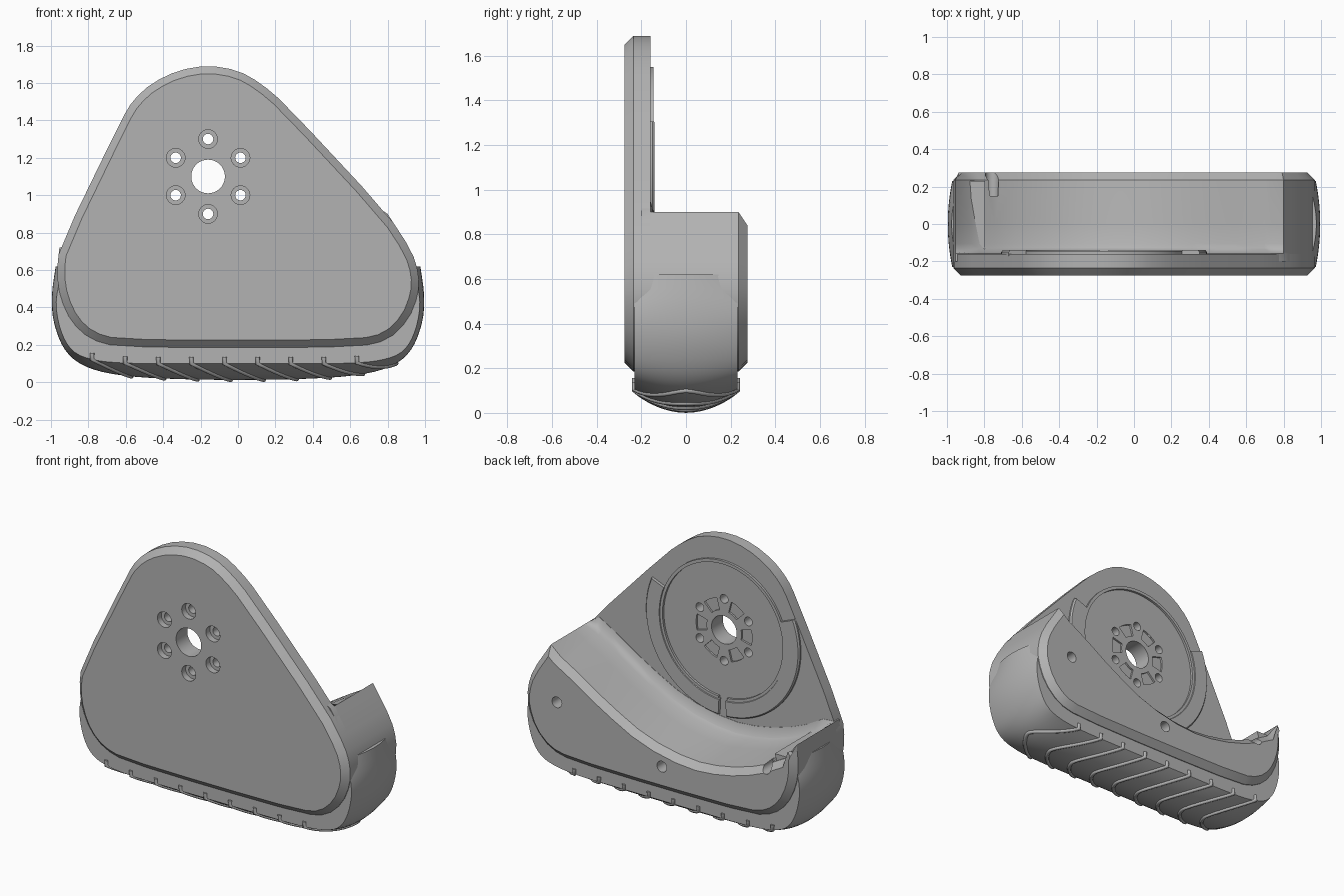
import bpy, bmesh, math
from mathutils import Vector

if "Cube" in bpy.data.objects:
    bpy.data.objects.remove(bpy.data.objects["Cube"])

grey = bpy.data.materials.new("plain grey")
grey.use_nodes = True
COLOUR = (0.45, 0.45, 0.45, 1)
grey.diffuse_color = COLOUR
grey.node_tree.nodes["Principled BSDF"].inputs["Base Color"].default_value = COLOUR

HUB = Vector((-0.16, 1.1))


def finish(name, bm, angle=30):
    bmesh.ops.recalc_face_normals(bm, faces=bm.faces)
    mesh = bpy.data.meshes.new(name)
    bm.to_mesh(mesh)
    bm.free()
    ob = bpy.data.objects.new(name, mesh)
    bpy.context.collection.objects.link(ob)
    mesh.materials.append(grey)
    shade(ob, angle)
    return ob


def shade(ob, angle=30):
    bpy.ops.object.select_all(action='DESELECT')
    bpy.context.view_layer.objects.active = ob
    ob.select_set(True)
    bpy.ops.object.shade_smooth_by_angle(angle=math.radians(angle))


def loft(name, rings, angle=30):
    """Skin closed rings of 3D points and cap both ends."""
    bm = bmesh.new()
    loops = [[bm.verts.new(p) for p in ring] for ring in rings]
    n = len(loops[0])
    for a, b in zip(loops, loops[1:]):
        for i in range(n):
            j = (i + 1) % n
            bm.faces.new((a[i], a[j], b[j], b[i]))
    bm.faces.new(loops[0])
    bm.faces.new(loops[-1])
    return finish(name, bm, angle)


def at_y(points, y):
    return [(x, y, z) for x, z in points]


def soften(points, closed=True):
    """Corner cutting, keeping the ends of open lines."""
    out = [] if closed else [points[0]]
    count = len(points) if closed else len(points) - 1
    for i in range(count):
        a, b = Vector(points[i]), Vector(points[(i + 1) % len(points)])
        out += [tuple(a.lerp(b, 0.25)), tuple(a.lerp(b, 0.75))]
    return out if closed else out + [points[-1]]


def inset(points, d):
    """Move a counter-clockwise outline inward."""
    out = []
    for i, p in enumerate(points):
        p = Vector(p)
        e1 = (p - Vector(points[i - 1])).normalized()
        e2 = (Vector(points[(i + 1) % len(points)]) - p).normalized()
        n = Vector((-e1.y - e2.y, e1.x + e2.x)).normalized()
        out.append(tuple(p + n * d / max(0.6, n.dot(Vector((-e1.y, e1.x))))))
    return out


def polar(radius, degrees):
    a = math.radians(degrees)
    return (HUB.x + radius * math.cos(a), HUB.y + radius * math.sin(a))


def circle(x, z, r, sides=32):
    return [(x + r * math.cos(math.tau * i / sides), z + r * math.sin(math.tau * i / sides))
            for i in range(sides)]


def sector(r0, r1, a0, a1, steps=24):
    angles = [a0 + (a1 - a0) * i / steps for i in range(steps + 1)]
    return [polar(r1, a) for a in angles] + [polar(r0, a) for a in reversed(angles)]


def cut(ob, outline, y0, y1):
    cutter = loft("cutter", [at_y(outline, y0), at_y(outline, y1)])
    cutter.hide_render = True
    mod = ob.modifiers.new("cut", 'BOOLEAN')
    mod.operation, mod.solver, mod.object = 'DIFFERENCE', 'EXACT', cutter
    bpy.context.view_layer.objects.active = ob
    bpy.ops.object.modifier_apply(modifier="cut")
    bpy.data.objects.remove(cutter)


# Front plate with a bevelled front rim
lower_left = [(-.955, .72), (-.97, .58), (-.95, .45), (-.89, .32), (-.79, .23), (-.65, .19)]
lower_right = [(0, .183), (.65, .19), (.8, .225), (.91, .33), (.965, .47), (.967, .58), (.93, .7), (.8, .9)]
crown = [(.25, 1.49), (.12, 1.6), (0, 1.668), (-.16, 1.695), (-.32, 1.668), (-.46, 1.6),
         (-.56, 1.51), (-.62, 1.41)]
outline = soften(lower_left + lower_right + crown)
plate = loft("front_plate", [at_y(inset(outline, .04), -.275), at_y(outline, -.235), at_y(outline, -.16)])

# Hub bore, counterbored bolt holes and shallow pockets between them
cut(plate, circle(*HUB, .09, 40), -.4, 0)
for i in range(6):
    x, z = polar(.2, 30 + 60 * i)
    cut(plate, circle(x, z, .028, 20), -.4, 0)
    cut(plate, circle(x, z, .05, 24), -.4, -.235)
    cut(plate, sector(.125, .2, 60 * i - 15, 60 * i + 15, 5), -.172, 0)
shade(plate)

# Raised lip and split crescent around the hub on the rear of the plate
loft("hub_lip", [at_y(sector(.43, .45, -86, 266, 72), y) for y in (-.17, -.145)])
for name, a0, a1 in (("crescent_right", 158, 267), ("crescent_left", -87, 22)):
    loft(name, [at_y(sector(.445, .55, a0, a1, 32), -.17), at_y(sector(.445, .55, a0, a1, 32), -.15),
                at_y(sector(.45, .542, a0, a1, 32), -.14)])

# Foot block: lower outline closed by a hollow arch, with a fillet and rear bevel
arch = [(.73, .875), (.6, .8), (.38, .66), (.11, .52), (-.2, .455), (-.45, .475), (-.7, .55), (-.87, .645)]
arch = soften(arch, closed=False)
base = soften(lower_left + lower_right, closed=False)


def foot_outline(lift):
    return base + [(x, z + lift) for x, z in arch]


foot_rings = [at_y(foot_outline(l), y) for y, l in
              ((-.2, .07), (-.158, .07), (-.148, .035), (-.132, .012), (-.105, 0), (0, -.012), (.235, -.035))]
foot_rings.append(at_y(inset(foot_outline(-.035), .04), .275))
foot = loft("foot_block", foot_rings)
for x, z in ((.73, .56), (-.02, .345), (-.76, .53)):
    cut(foot, circle(x, z, .035, 24), .15, .4)
shade(foot)

# Domed sole wrapping the underside and both ends
HALF = .23
crest = [(.975, .62), (1, .45), (.985, .3), (.92, .15), (.8, .07), (.6, .03), (.3, .015), (0, .012)]
edge = [(.925, .62), (.98, .45), (.955, .28), (.89, .16), (.77, .115), (.59, .1), (.3, .1), (0, .1)]


def both_sides(points):
    half = soften(soften(points, False), False)
    return half + [(-x, z) for x, z in reversed(half[:-1])]


crest, edge = both_sides(crest), both_sides(edge)


def sole_point(i, y):
    w = 1 - (y / HALF) ** 2
    (cx, cz), (ex, ez) = crest[i], edge[i]
    return Vector((ex + (cx - ex) * w, y, ez + (cz - ez) * w))


ys = [HALF * math.sin(math.pi * k / 24) for k in range(-12, 13)]
sole_rings = []
for i in range(len(crest)):
    ex, ez = edge[i]
    inner = [(ex * .86, y, max(ez, .3)) for y in (HALF, -HALF)]
    sole_rings.append([sole_point(i, y) for y in ys] + inner)
loft("sole", sole_rings, 40)


def sole_height(x, y):
    """Height of the sole underside at x, y."""
    pts = [sole_point(i, y) for i in range(len(crest))]
    for a, b in zip(pts, pts[1:]):
        if b.x <= x <= a.x and a.x > b.x and min(a.z, b.z) < .45:
            return a.z + (b.z - a.z) * (x - a.x) / (b.x - a.x)
    return .3


# Chevron tread ribs swept across the sole
for k in range(9):
    start = -.78 + .177 * k
    curve = bpy.data.curves.new("tread_rib", 'CURVE')
    curve.dimensions = '3D'
    curve.bevel_depth, curve.bevel_resolution, curve.use_fill_caps = .012, 2, True
    spline = curve.splines.new('POLY')
    path = []
    for s in range(-12, 13):
        y = HALF * s / 12
        x = start + .21 * (1 - abs(s / 12) ** 1.6)
        path.append((x, y, sole_height(x, y)))
    path = [(start, -HALF, path[0][2] + .035)] + path + [(start, HALF, path[0][2] + .035)]
    spline.points.add(len(path) - 1)
    for point, co in zip(spline.points, path):
        point.co = (*co, 1)
    rib = bpy.data.objects.new("tread_rib", curve)
    curve.materials.append(grey)
    bpy.context.collection.objects.link(rib)
